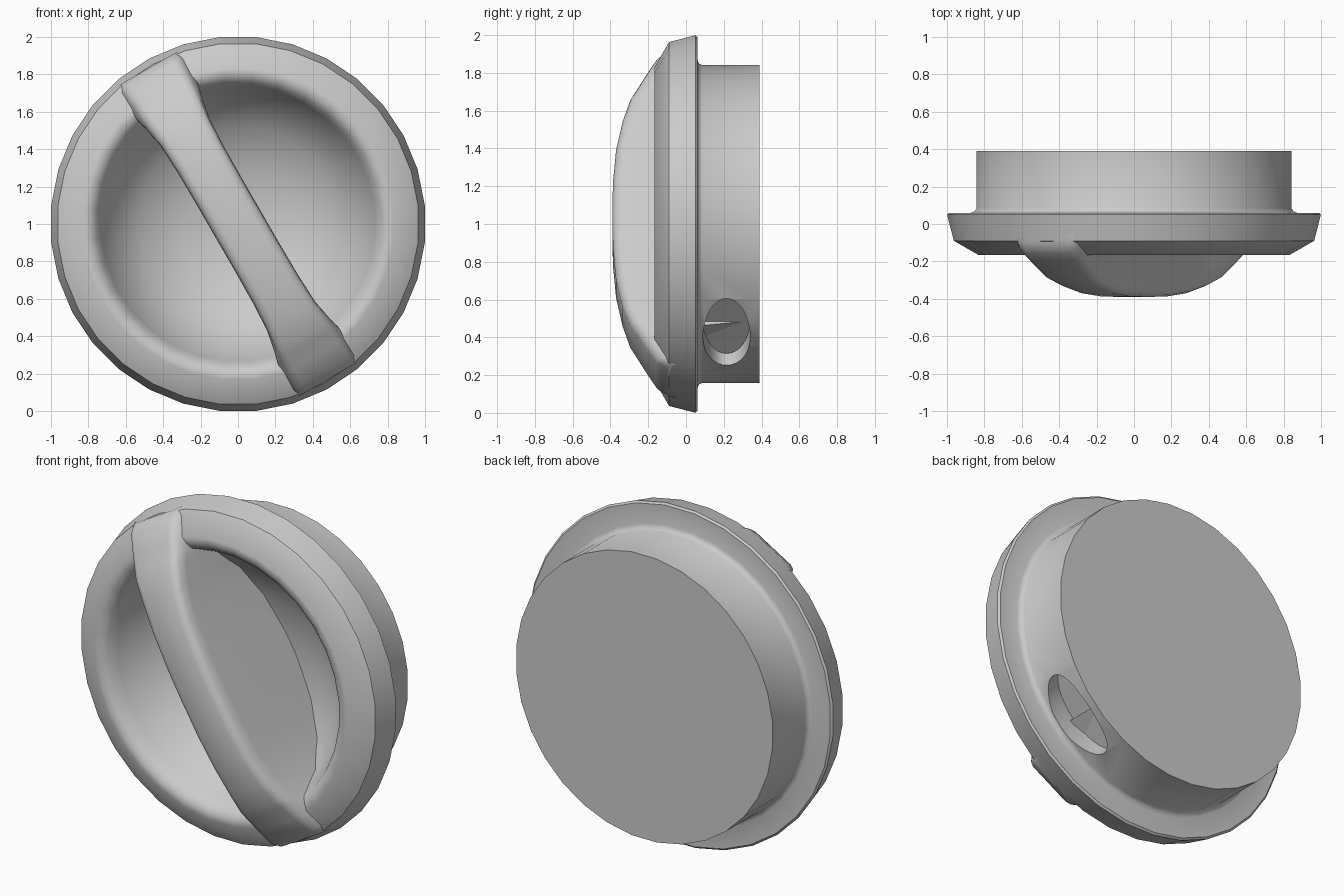
import bpy, bmesh, math
from mathutils import Matrix, Vector

cube = bpy.data.objects.get("Cube")
if cube:
    bpy.data.objects.remove(cube, do_unlink=True)

SEGMENTS = 32
CENTRE = Vector((0, 0, 1))

grey = bpy.data.materials.new("plain grey")
grey.use_nodes = True
grey.diffuse_color = (0.6, 0.6, 0.6, 1)
grey.node_tree.nodes["Principled BSDF"].inputs["Base Color"].default_value = (0.6, 0.6, 0.6, 1)


def make_object(name, bm):
    bmesh.ops.recalc_face_normals(bm, faces=bm.faces)
    mesh = bpy.data.meshes.new(name)
    bm.to_mesh(mesh)
    bm.free()
    obj = bpy.data.objects.new(name, mesh)
    obj.location = CENTRE
    mesh.materials.append(grey)
    bpy.context.collection.objects.link(obj)
    return obj


def activate(obj):
    bpy.ops.object.select_all(action='DESELECT')
    obj.select_set(True)
    bpy.context.view_layer.objects.active = obj


def smooth(obj, degrees):
    activate(obj)
    bpy.ops.object.shade_smooth_by_angle(angle=math.radians(degrees))


def bridge(bm, a, b):
    for i in range(len(a)):
        j = (i + 1) % len(a)
        bm.faces.new((a[i], a[j], b[j], b[i]))


def lathe(name, profile):
    """Revolve (radius, y) points around the y axis and close both ends."""
    bm = bmesh.new()
    rings = []
    for r, y in profile:
        angles = [(i + 0.5) * math.tau / SEGMENTS for i in range(SEGMENTS)]
        rings.append([bm.verts.new((r * math.cos(t), y, r * math.sin(t))) for t in angles])
    for a, b in zip(rings, rings[1:]):
        bridge(bm, a, b)
    bm.faces.new(rings[0])
    bm.faces.new(rings[-1])
    return make_object(name, bm)


# Cap body: back plug, flange, rolled rim and deep front bowl
body = lathe("cap_body", [
    (0.845, 0.39), (0.845, 0.085), (0.855, 0.068), (0.875, 0.06),
    (0.993, 0.06), (1.004, 0.05), (0.968, -0.09), (0.835, -0.166),
    (0.795, -0.162), (0.76, -0.135), (0.735, -0.08), (0.67, 0.06),
    (0.53, 0.2), (0.34, 0.29), (0.15, 0.328), (0.03, 0.333)])

# Oval blind hole in the side of the plug
bm = bmesh.new()
bmesh.ops.create_cone(bm, cap_ends=True, segments=32, radius1=1, radius2=1, depth=0.3,
                      matrix=Matrix.Translation((0, 0, 0.87)) @ Matrix.Diagonal((0.25, 0.125, 1, 1)))
bmesh.ops.rotate(bm, verts=bm.verts, matrix=Matrix.Rotation(math.radians(135), 3, 'Y'))
bmesh.ops.translate(bm, verts=bm.verts, vec=(0, 0.215, 0))
cutter = make_object("hole_cutter", bm)
cutter.hide_render = True
cut = body.modifiers.new("side_hole", 'BOOLEAN')
cut.operation = 'DIFFERENCE'
cut.solver = 'EXACT'
cut.object = cutter
activate(body)
bpy.ops.object.modifier_apply(modifier=cut.name)
bpy.data.objects.remove(cutter, do_unlink=True)
smooth(body, 40)

# Diagonal grip: sections of (distance, half width, crest y, root y, root flare)
half = [(0, 0.14, -0.39, 0.36, 0), (0.2, 0.14, -0.387, 0.36, 0),
        (0.4, 0.142, -0.37, 0.36, 0), (0.57, 0.15, -0.335, 0.36, 0),
        (0.69, 0.165, -0.295, 0.36, 0.01), (0.74, 0.17, -0.265, 0.0, 0.02),
        (0.82, 0.175, -0.22, 0.0, 0.03), (0.92, 0.18, -0.16, 0.0, 0.03),
        (0.96, 0.18, -0.1, 0.0, 0.0)]
sections = [(-s, *rest) for s, *rest in reversed(half[1:])] + half
bm = bmesh.new()
rings = []
for s, w, crest, root, flare in sections:
    side = [(w + flare, root), (w + flare * 0.8, min(crest + 0.09, root)),
            (w - 0.004, crest + 0.035), (w - 0.02, crest + 0.012), (w - 0.05, crest)]
    outline = side + [(-n, y) for n, y in reversed(side)]
    rings.append([bm.verts.new((n, y, s)) for n, y in outline])
for a, b in zip(rings, rings[1:]):
    bridge(bm, a, b)
bm.faces.new(rings[0])
bm.faces.new(rings[-1])
bmesh.ops.rotate(bm, verts=bm.verts, matrix=Matrix.Rotation(math.radians(-30), 3, 'Y'))
grip = make_object("grip_bar", bm)
smooth(grip, 50)
